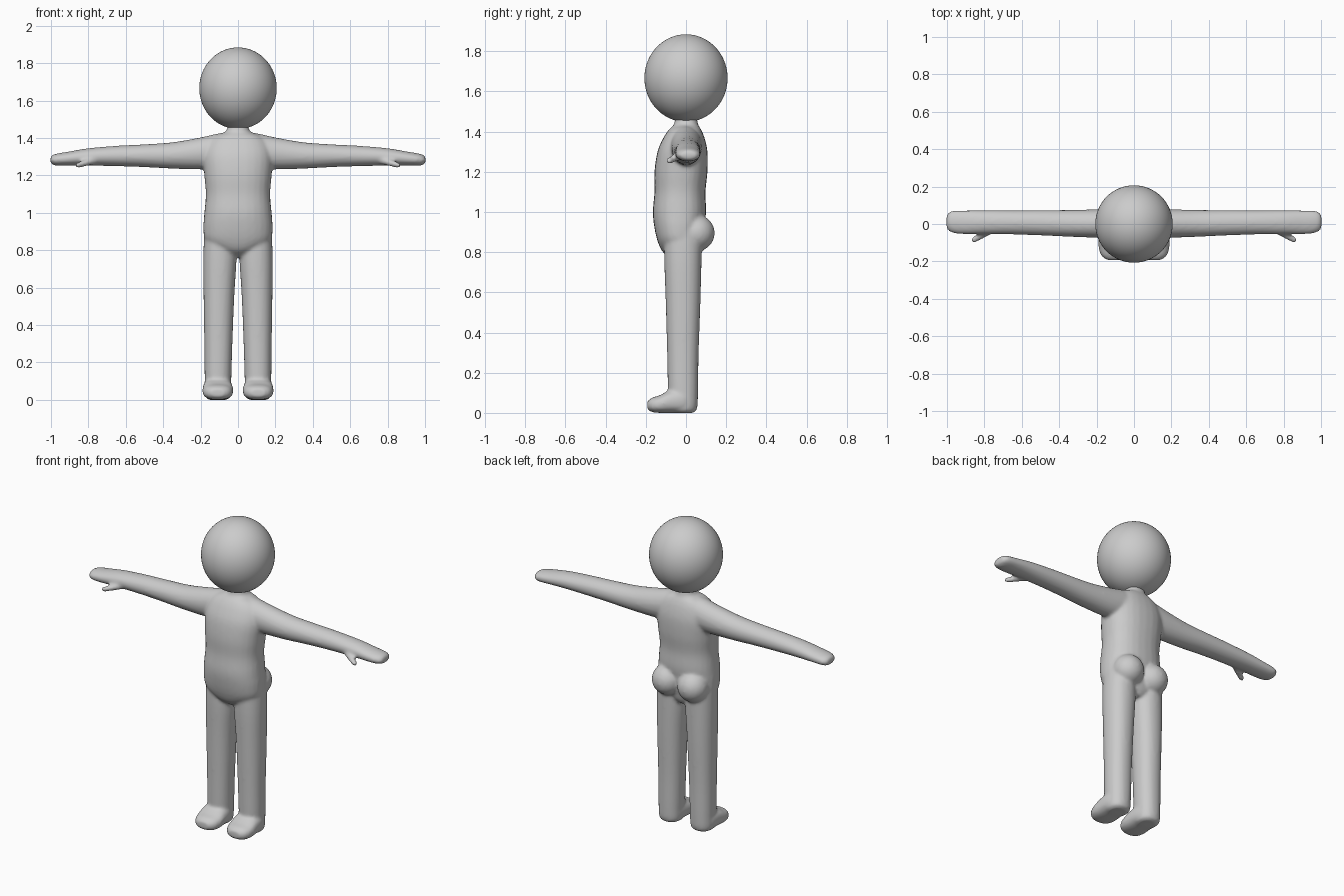
import bpy, bmesh, math
from mathutils import Matrix


def catmull(p0, p1, p2, p3, t):
    return [0.5 * (2*b + (c-a)*t + (2*a-5*b+4*c-d)*t*t + (3*b-a-3*c+d)*t**3)
            for a, b, c, d in zip(p0, p1, p2, p3)]


def loft(bm, axis, rows, side=1, power=2.0, n=28, steps=4):
    """Rows are (position, u_min, u_max, v_min, v_max) of rounded sections along an axis."""
    pts = []
    for i in range(len(rows) - 1):
        p0, p3 = rows[max(i-1, 0)], rows[min(i+2, len(rows)-1)]
        pts += [catmull(p0, rows[i], rows[i+1], p3, k/steps) for k in range(steps)]
    pts.append(rows[-1])
    rings = []
    for p, u0, u1, v0, v1 in pts:
        ring = []
        for k in range(n):
            a = 2 * math.pi * k / n
            c, s = math.cos(a), math.sin(a)
            u = (u0+u1)/2 + (u1-u0)/2 * math.copysign(abs(c)**(2/power), c)
            v = (v0+v1)/2 + (v1-v0)/2 * math.copysign(abs(s)**(2/power), s)
            x, y, z = {'x': (p, u, v), 'y': (u, p, v), 'z': (u, v, p)}[axis]
            ring.append(bm.verts.new((x*side, y, z)))
        rings.append(ring)
    for a, b in zip(rings, rings[1:]):
        for k in range(n):
            bm.faces.new((a[k], a[(k+1) % n], b[(k+1) % n], b[k]))
    bm.faces.new(rings[0])
    bm.faces.new(rings[-1])


def finish(name, bm):
    bmesh.ops.recalc_face_normals(bm, faces=bm.faces)
    for f in bm.faces:
        f.smooth = True
    me = bpy.data.meshes.new(name)
    bm.to_mesh(me)
    bm.free()
    ob = bpy.data.objects.new(name, me)
    bpy.context.collection.objects.link(ob)
    return ob


bm = bmesh.new()

# torso and neck
loft(bm, 'z', [
    (0.765, -0.04, 0.04, -0.07, 0.05),
    (0.80, -0.11, 0.11, -0.115, 0.07),
    (0.85, -0.175, 0.175, -0.14, 0.08),
    (0.92, -0.185, 0.185, -0.157, 0.09),
    (1.00, -0.18, 0.18, -0.165, 0.10),
    (1.10, -0.172, 0.172, -0.157, 0.097),
    (1.20, -0.18, 0.18, -0.157, 0.107),
    (1.30, -0.185, 0.185, -0.142, 0.107),
    (1.37, -0.165, 0.165, -0.112, 0.092),
    (1.41, -0.125, 0.125, -0.085, 0.075),
    (1.435, -0.065, 0.065, -0.06, 0.06),
    (1.47, -0.055, 0.055, -0.055, 0.055)], power=2.3)

for side in (1, -1):
    # arm and mitten hand
    loft(bm, 'x', [
        (0.00, -0.08, 0.08, 1.24, 1.435),
        (0.10, -0.08, 0.08, 1.235, 1.425),
        (0.20, -0.074, 0.078, 1.232, 1.403),
        (0.35, -0.068, 0.075, 1.236, 1.377),
        (0.50, -0.061, 0.074, 1.244, 1.366),
        (0.65, -0.056, 0.073, 1.249, 1.358),
        (0.80, -0.055, 0.073, 1.252, 1.345),
        (0.90, -0.055, 0.073, 1.252, 1.328),
        (0.96, -0.05, 0.072, 1.252, 1.318),
        (0.99, -0.037, 0.063, 1.256, 1.31),
        (1.003, -0.02, 0.045, 1.268, 1.298)], side)
    # thumb
    loft(bm, 'x', [
        (0.76, -0.052, -0.015, 1.262, 1.30),
        (0.80, -0.074, -0.034, 1.252, 1.288),
        (0.84, -0.094, -0.056, 1.242, 1.276),
        (0.860, -0.100, -0.068, 1.240, 1.268),
        (0.870, -0.095, -0.077, 1.246, 1.262)], side)
    # leg
    loft(bm, 'z', [
        (0.0, 0.06, 0.155, -0.07, 0.035),
        (0.02, 0.04, 0.175, -0.085, 0.055),
        (0.10, 0.036, 0.178, -0.09, 0.06),
        (0.30, 0.030, 0.180, -0.094, 0.063),
        (0.55, 0.020, 0.184, -0.101, 0.072),
        (0.75, 0.008, 0.186, -0.108, 0.077),
        (0.90, 0.010, 0.180, -0.108, 0.080)], side, power=2.2)
    # foot
    loft(bm, 'y', [
        (0.04, 0.06, 0.155, 0.012, 0.10),
        (-0.01, 0.034, 0.182, -0.001, 0.12),
        (-0.08, 0.027, 0.189, -0.001, 0.112),
        (-0.13, 0.027, 0.189, 0.0, 0.088),
        (-0.17, 0.042, 0.174, 0.004, 0.075),
        (-0.192, 0.07, 0.146, 0.018, 0.058)], side, power=2.5)
    # buttock
    bmesh.ops.create_uvsphere(bm, u_segments=32, v_segments=20, radius=0.09,
                              matrix=Matrix.Translation((0.087*side, 0.053, 0.895)))

# blend all body volumes into one soft skin
body = finish("body", bm)
mod = body.modifiers.new("blend", 'REMESH')
mod.mode = 'VOXEL'
mod.voxel_size = 0.0095
mod.use_smooth_shade = True
mod = body.modifiers.new("soften", 'SMOOTH')
mod.factor = 0.5
mod.iterations = 6

# head
bm = bmesh.new()
bmesh.ops.create_uvsphere(bm, u_segments=64, v_segments=40, radius=1,
                          matrix=Matrix.Translation((0, 0, 1.666)) @ Matrix.Diagonal((0.207, 0.207, 0.218, 1)))
finish("head", bm)
